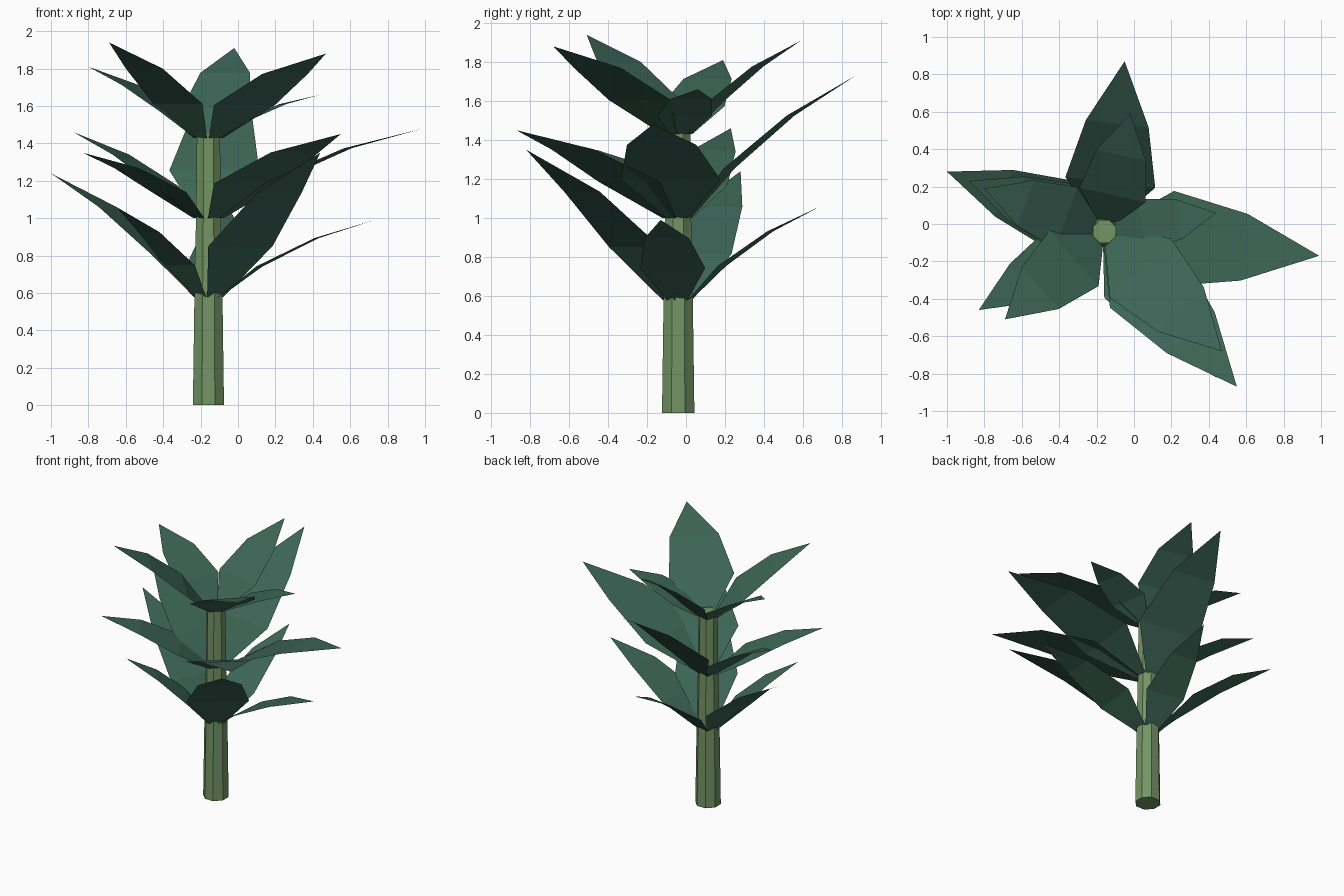
import bpy, math
from mathutils import Vector

if "Cube" in bpy.data.objects:
    bpy.data.objects.remove(bpy.data.objects["Cube"])

CX, CY = -0.158, -0.04


def material(name, rgb):
    m = bpy.data.materials.new(name)
    m.diffuse_color = (*rgb, 1)
    m.use_nodes = True
    m.node_tree.nodes["Principled BSDF"].inputs["Base Color"].default_value = m.diffuse_color
    return m


def make_object(name, verts, faces, mat):
    me = bpy.data.meshes.new(name)
    me.from_pydata(verts, [], faces)
    me.materials.append(mat)
    me.update()
    ob = bpy.data.objects.new(name, me)
    bpy.context.collection.objects.link(ob)
    return ob


stem_green = material("stem_green", (0.175, 0.30, 0.13))
leaf_green = material("leaf_green", (0.046, 0.132, 0.094))

# Stem: tapered octagonal column, capped at both ends
profile = [(0.0, 0.09), (0.6, 0.081), (1.0, 0.072), (1.46, 0.067)]
verts, faces = [], []
for z, r in profile:
    for k in range(8):
        a = math.radians(22.5 + 45 * k)
        verts.append((CX + r * math.cos(a), CY + r * math.sin(a), z))
for i in range(len(profile) - 1):
    for k in range(8):
        n = (k + 1) % 8
        faces.append((8 * i + k, 8 * i + n, 8 * i + 8 + n, 8 * i + 8 + k))
faces.append(tuple(reversed(range(8))))
faces.append(tuple(range(24, 32)))
make_object("stem", verts, faces, stem_green)


def leaf(name, base_z, tip, w1, w2):
    """Arched blade: narrow foot, two wide cross-sections, pointed tip."""
    tip = Vector(tip)
    out = Vector((tip.x - CX, tip.y - CY, 0)).normalized()
    base = Vector((CX, CY, base_z)) + out * 0.06
    chord = tip - base
    length = chord.length
    side = Vector((-out.y, out.x, 0))
    lift = chord.cross(side).normalized()
    if lift.z < 0:
        lift.negate()
    vs = []
    for along, rise, width in ((0, 0, 0.11),
                               (0.285, 0.055, w1 * length),
                               (0.655, 0.055, w2 * length)):
        mid = base + chord * along + lift * rise * length
        vs += [mid + side * width / 2, mid - side * width / 2]
    vs.append(tip)
    make_object(name, vs, [(0, 1, 3, 2), (2, 3, 5, 4), (4, 5, 6)], leaf_green)


# Leaves: three whorls of five (foot height, width ratios, tips)
whorls = {
    "lower": (0.58, 0.36, 0.25, [(-0.65, -0.42, 1.06), (-1.0, 0.28, 1.24),
              (-0.05, 0.69, 1.06), (0.44, -0.82, 1.35), (0.73, -0.13, 0.99)]),
    "middle": (1.0, 0.43, 0.30, [(-0.83, -0.46, 1.35), (-0.88, 0.23, 1.46),
               (-0.05, 0.87, 1.73), (0.55, -0.87, 1.45), (0.99, -0.17, 1.48)]),
    "upper": (1.43, 0.48, 0.36, [(-0.69, -0.51, 1.94), (-0.80, 0.19, 1.81),
              (-0.02, 0.59, 1.91), (0.47, -0.68, 1.88), (0.44, 0.06, 1.66)]),
}
for tier, (z, w1, w2, tips) in whorls.items():
    for i, tip in enumerate(tips):
        leaf(f"{tier}_leaf_{i + 1}", z, tip, w1, w2)
